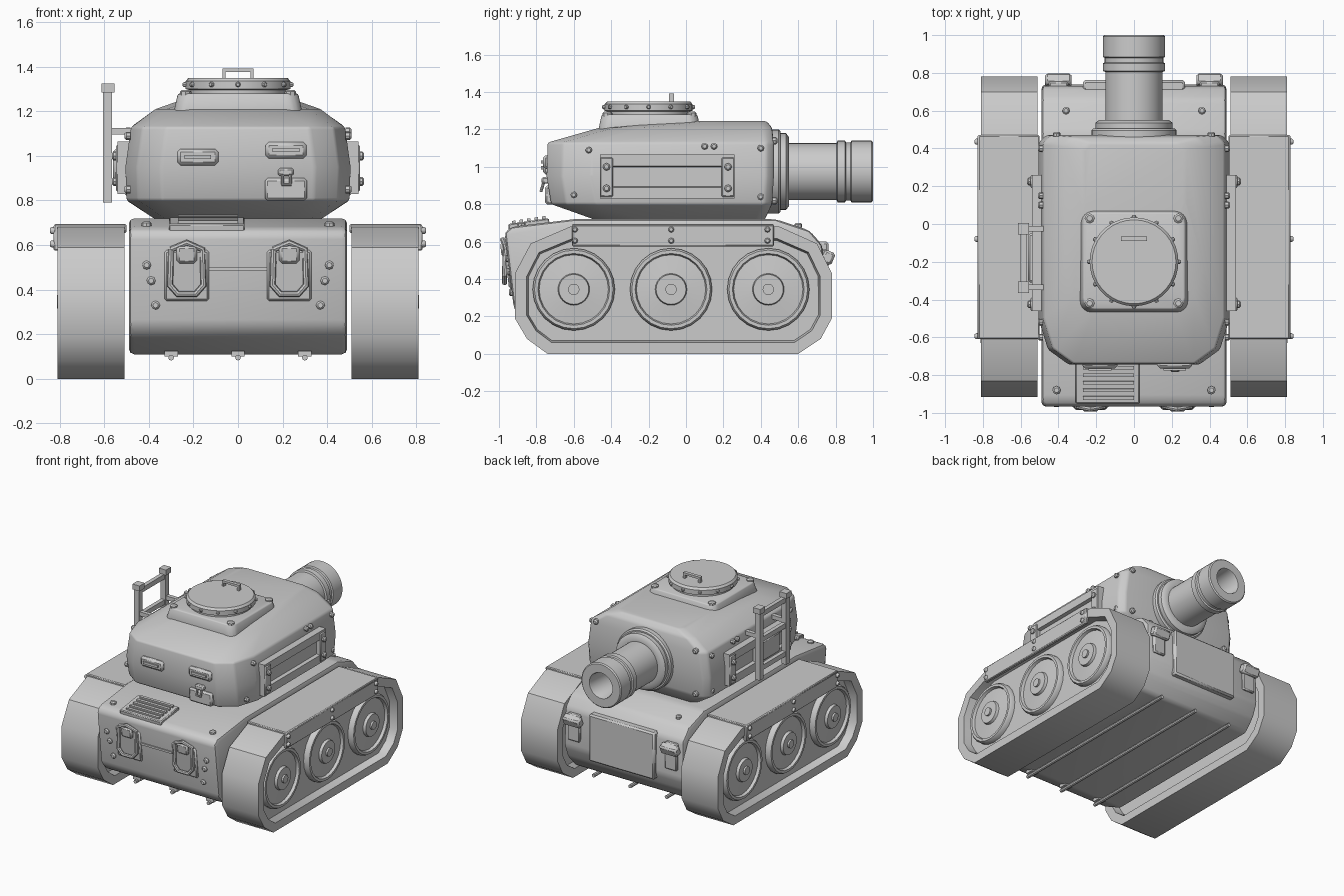
import bpy, bmesh, math
from mathutils import Matrix, Vector

if "Cube" in bpy.data.objects:
    bpy.data.objects.remove(bpy.data.objects["Cube"], do_unlink=True)

GREY = (0.6, 0.6, 0.6, 1.0)
mat = bpy.data.materials.new("plain grey")
mat.use_nodes = True
mat.diffuse_color = GREY
mat.node_tree.nodes["Principled BSDF"].inputs["Base Color"].default_value = GREY
parts = []


def finish(name, bm, bevel=0.0, segments=2):
    """Bevel sharp edges, fix normals and make the object."""
    bmesh.ops.recalc_face_normals(bm, faces=bm.faces[:])
    if bevel:
        sharp = [e for e in bm.edges if e.is_manifold and e.calc_face_angle(0) > 0.3]
        bmesh.ops.bevel(bm, geom=sharp, offset=bevel, segments=segments,
                        affect='EDGES', profile=0.5, clamp_overlap=True)
    mesh = bpy.data.meshes.new(name)
    bm.to_mesh(mesh)
    bm.free()
    return register(name, mesh)


def register(name, data):
    data.materials.append(mat)
    obj = bpy.data.objects.new(name, data)
    bpy.context.scene.collection.objects.link(obj)
    parts.append(obj)
    return obj


def box(name, x, y, z, bevel=0.0, tilt=0.0):
    """Box from (low, high) spans, tilted about its own x axis."""
    spans = (x, y, z)
    mid = Vector([(a + b) / 2 for a, b in spans])
    size = [b - a for a, b in spans]
    bm = bmesh.new()
    bmesh.ops.create_cube(bm, size=1, matrix=Matrix.Translation(mid)
                          @ Matrix.Rotation(tilt, 4, 'X') @ Matrix.Diagonal(size + [1]))
    return finish(name, bm, bevel, 1)


def prism(profile, x0, x1):
    """Extrude a (y, z) outline across x."""
    bm = bmesh.new()
    face = bm.faces.new([bm.verts.new((x0, y, z)) for y, z in profile])
    out = bmesh.ops.extrude_face_region(bm, geom=[face])
    moved = [v for v in out["geom"] if isinstance(v, bmesh.types.BMVert)]
    bmesh.ops.translate(bm, verts=moved, vec=(x1 - x0, 0, 0))
    bmesh.ops.recalc_face_normals(bm, faces=bm.faces[:])
    return bm


def lathe(name, profile, loc, aim, steps=32):
    """Revolve (radius, height) points about the aim direction."""
    bm = bmesh.new()
    vs = [bm.verts.new((r, 0, h)) for r, h in profile]
    es = [bm.edges.new(p) for p in zip(vs, vs[1:])]
    bmesh.ops.spin(bm, geom=vs + es, cent=(0, 0, 0), axis=(0, 0, 1),
                   angle=math.tau, steps=steps)
    bmesh.ops.remove_doubles(bm, verts=bm.verts[:], dist=1e-4)
    turn = Vector((0, 0, 1)).rotation_difference(Vector(aim)).to_matrix().to_4x4()
    bm.transform(Matrix.Translation(loc) @ turn)
    return finish(name, bm)


def bolt(name, loc, aim, r=0.02):
    lathe(name, [(0, -0.01), (r, -0.01), (r, 0.008), (r * 0.6, 0.016), (0, 0.016)], loc, aim, 8)


def tube(name, points, r):
    curve = bpy.data.curves.new(name, 'CURVE')
    curve.dimensions = '3D'
    curve.bevel_depth, curve.bevel_resolution, curve.use_fill_caps = r, 2, True
    line = curve.splines.new('POLY')
    line.points.add(len(points) - 1)
    for p, co in zip(line.points, points):
        p.co = (*co, 1)
    register(name, curve)


# Hull
hull = [(-0.72, 0.11), (-0.88, 0.19), (-0.92, 0.24), (-0.97, 0.65), (-0.93, 0.68),
        (-0.6, 0.72), (0.48, 0.72), (0.66, 0.66), (0.73, 0.58), (0.74, 0.3),
        (0.70, 0.2), (0.62, 0.11)]
finish("hull", prism(hull, -0.49, 0.49), 0.035)
for x in (-0.3, 0, 0.3):
    tube("belly_rod", [(x, -0.78, 0.095), (x, 0.66, 0.095)], 0.013)
    box("rod_clip", (x - 0.03, x + 0.03), (-0.76, -0.7), (0.1, 0.125))

# Tracks, fenders and wheels
outline = [(-0.74, 0), (0.6, 0), (0.72, 0.08), (0.78, 0.19), (0.78, 0.43), (0.7, 0.59),
           (0.5, 0.68), (-0.62, 0.68), (-0.83, 0.59), (-0.915, 0.43), (-0.915, 0.19), (-0.85, 0.08)]
for s in (-1, 1):
    bm = prism(outline, s * 0.51, s * 0.81)
    sides = [f for f in bm.faces if abs(f.normal.x) > 0.9]
    bmesh.ops.inset_individual(bm, faces=sides, thickness=0.065)
    bmesh.ops.inset_individual(bm, faces=sides, thickness=0.01, depth=-0.06)
    finish("track", bm)
    box("fender_top", sorted((s * 0.5, s * 0.825)), (-0.61, 0.47), (0.655, 0.695), 0.006)
    box("fender_side", sorted((s * 0.8, s * 0.828)), (-0.61, 0.47), (0.575, 0.69), 0.006)
    for y in (-0.6, -0.08, 0.44):
        lathe("wheel", [(0, 0), (0.22, 0), (0.22, 0.04), (0.21, 0.055), (0.192, 0.055),
                        (0.185, 0.035), (0.085, 0.045), (0.08, 0.065), (0.03, 0.065),
                        (0.03, 0.078), (0, 0.078)], (s * 0.735, y, 0.345), (s, 0, 0), 24)
        for z in (0.605, 0.665):
            bolt("fender_bolt", (s * 0.828, y * 0.99, z), (s, 0, 0), 0.016)

# Turret from stacked chamfered outlines: height, half width, front, back
bm = bmesh.new()
loops = []
for z, w, front, back in [(0.715, 0.37, -0.48, 0.42), (0.80, 0.5, -0.72, 0.46),
                          (0.95, 0.505, -0.745, 0.47), (1.13, 0.48, -0.74, 0.47),
                          (1.21, 0.37, -0.46, 0.46), (1.245, 0.27, -0.1, 0.43)]:
    half = [(w - 0.16, front), (w - 0.05, front + 0.08), (w, front + 0.24),
            (w, back - 0.04), (w - 0.04, back)]
    ring = half + [(-x, y) for x, y in reversed(half)]
    loops.append([bm.verts.new((x, y, z)) for x, y in ring])
for low, high in zip(loops, loops[1:]):
    for i in range(len(low)):
        j = (i + 1) % len(low)
        bm.faces.new((low[i], low[j], high[j], high[i]))
bm.faces.new(loops[0])
bm.faces.new(loops[-1])
finish("turret", bm, 0.012)

# Armoured side panels with raised slot frames
for s in (-1, 1):
    panel = prism([(-0.46, 0.83), (0.26, 0.83), (0.26, 1.065), (-0.46, 1.065)], s * 0.46, s * 0.54)
    outer = [f for f in panel.faces if f.normal.x * s > 0.9]
    bmesh.ops.inset_individual(panel, faces=outer, thickness=0.085)
    bmesh.ops.inset_individual(panel, faces=outer, thickness=0.008, depth=-0.025)
    finish("side_panel", panel)
    for y in (-0.425, 0.225):
        box("panel_bracket", sorted((s * 0.5, s * 0.547)), (y - 0.035, y + 0.035), (0.84, 1.05), 0.006)
        for z in (0.885, 1.0):
            bolt("panel_bolt", (s * 0.55, y, z), (s, 0, 0))
    for y, z in ((-0.52, 1.09), (-0.6, 0.85), (0.4, 0.84), (0.4, 1.1), (0.1, 1.11), (0.15, 1.11)):
        bolt("turret_bolt", (s * 0.493, y, z), (s, 0, 0), 0.018)
    for z in (0.82, 1.14):
        bolt("turret_back_bolt", (s * 0.41, 0.472, z), (0, 1, 0), 0.02)

# Gun with hollow muzzle
lathe("gun", [(0, 0.4), (0.225, 0.4), (0.225, 0.495), (0.215, 0.505), (0.205, 0.505),
              (0.205, 0.535), (0.185, 0.55), (0.152, 0.55), (0.152, 0.805), (0.165, 0.81),
              (0.165, 0.85), (0.155, 0.855), (0.155, 0.88), (0.165, 0.885), (0.165, 0.992),
              (0.157, 1.0), (0.095, 1.0), (0.09, 0.99), (0.09, 0.75), (0, 0.75)],
      (0, 0, 0.975), (0, 1, 0), 40)

# Hatch
bm = bmesh.new()
bmesh.ops.create_cube(bm, size=1, matrix=Matrix.Translation((0, -0.195, 1.235))
                      @ Matrix.Diagonal((0.58, 0.55, 0.09, 1)))
for v in bm.verts:
    if v.co.z > 1.25:
        v.co.x *= 0.93
        v.co.y = -0.195 + (v.co.y + 0.195) * 0.93
posts = [e for e in bm.edges if abs(e.verts[0].co.z - e.verts[1].co.z) > 0.05]
bmesh.ops.bevel(bm, geom=posts, offset=0.06, segments=4, affect='EDGES', profile=0.5)
finish("hatch_base", bm, 0.008)
lathe("hatch_lid", [(0, 1.26), (0.215, 1.26), (0.215, 1.295), (0.235, 1.3), (0.235, 1.335),
                    (0.222, 1.35), (0, 1.35)], (0, -0.2, 0), (0, 0, 1), 36)
for i in range(12):
    a = math.tau * i / 12
    bolt("lid_stud", (0.232 * math.cos(a), -0.2 + 0.232 * math.sin(a), 1.32),
         (math.cos(a), math.sin(a), 0), 0.012)
for x in (-0.235, 0.235):
    for y in (-0.42, 0.03):
        bolt("hatch_bolt", (x, y, 1.28), (0, 0, 1), 0.026)
    s = math.copysign(1, x)
    box("handle_leg", sorted((s * 0.055, s * 0.07)), (-0.09, -0.065), (1.34, 1.39))
box("handle_grip", (-0.07, 0.07), (-0.09, -0.065), (1.376, 1.392))

# Vision slots and latch on the turret front
for x, z in ((-0.18, 0.995), (0.215, 1.025)):
    box("vision_frame", (x - 0.092, x + 0.092), (-0.765, -0.72), (z - 0.037, z + 0.037), 0.015)
    box("vision_lip", (x - 0.06, x + 0.06), (-0.775, -0.74), (z - 0.008, z + 0.01))
box("latch_plate", (0.12, 0.31), (-0.755, -0.7), (0.8, 0.9), 0.012)
box("latch", (0.18, 0.25), (-0.772, -0.72), (0.91, 0.945), 0.008)
tube("latch_ring", [(0.2, -0.76, 0.92), (0.2, -0.775, 0.87), (0.235, -0.775, 0.87),
                    (0.235, -0.76, 0.92)], 0.008)

# Ladder on the right side
for y in (-0.335, -0.025):
    box("ladder_rail", (-0.605, -0.565), (y - 0.022, y + 0.022), (0.79, 1.3))
    box("ladder_cap", (-0.613, -0.555), (y - 0.03, y + 0.03), (1.285, 1.325))
    box("ladder_strut", (-0.58, -0.46), (y - 0.015, y + 0.015), (1.095, 1.125))
for z in (0.87, 1.08, 1.27):
    box("ladder_rung", (-0.6, -0.57), (-0.335, -0.025), (z - 0.018, z + 0.018))
box("side_box", (-0.56, -0.48), (-0.31, -0.05), (0.88, 1.03), 0.01)

# Front tow hooks, crossbar and bolts
for s in (-1, 1):
    x = s * 0.23
    box("hook_plate", (x - 0.1, x + 0.1), (-0.96, -0.92), (0.35, 0.58), 0.01, 0.12)
    box("hook_block", (x - 0.045, x + 0.045), (-0.99, -0.93), (0.52, 0.6), 0.012, 0.12)
    tube("hook_loop", [(x - 0.07, -0.965, 0.58), (x - 0.075, -0.97, 0.42), (x - 0.04, -0.97, 0.38),
                       (x + 0.04, -0.97, 0.38), (x + 0.075, -0.97, 0.42), (x + 0.07, -0.965, 0.58),
                       (x, -0.98, 0.61), (x - 0.07, -0.965, 0.58)], 0.014)
    for bx, z in ((0.39, 0.44), (0.41, 0.51), (0.37, 0.33)):
        bolt("hull_bolt", (s * bx, -0.92 - (z - 0.24) * 0.12, z), (0, -1, 0))
    bolt("deck_bolt", (s * 0.41, -0.88, 0.69), (0, 0, 1), 0.022)
    # Rear hooks
    box("rear_hook_base", sorted((s * 0.35, s * 0.45)), (0.72, 0.755), (0.36, 0.56), 0.008)
    box("rear_hook", sorted((s * 0.33, s * 0.47)), (0.73, 0.79), (0.48, 0.55), 0.012, -0.4)
    bolt("rear_deck_bolt", (s * 0.36, 0.6, 0.685), (0, 0, 1), 0.02)
box("front_crossbar", (-0.13, 0.13), (-0.96, -0.94), (0.485, 0.5))
box("rear_plate", (-0.27, 0.27), (0.7, 0.762), (0.25, 0.6), 0.012)

# Engine grille on the front deck
box("grille_plate", (-0.31, 0.03), (-0.95, -0.73), (0.675, 0.71), 0.006, 0.14)
for i in range(5):
    y = -0.92 + i * 0.04
    box("grille_slat", (-0.27, 0), (y - 0.009, y + 0.009), (0.69 + i * 0.006, 0.712 + i * 0.006), 0, 0.14)

# Smooth shading with crisp edges
bpy.ops.object.select_all(action='DESELECT')
for obj in parts:
    obj.select_set(True)
bpy.context.view_layer.objects.active = parts[0]
bpy.ops.object.convert(target='MESH')
bpy.ops.object.shade_smooth_by_angle(angle=math.radians(38))
